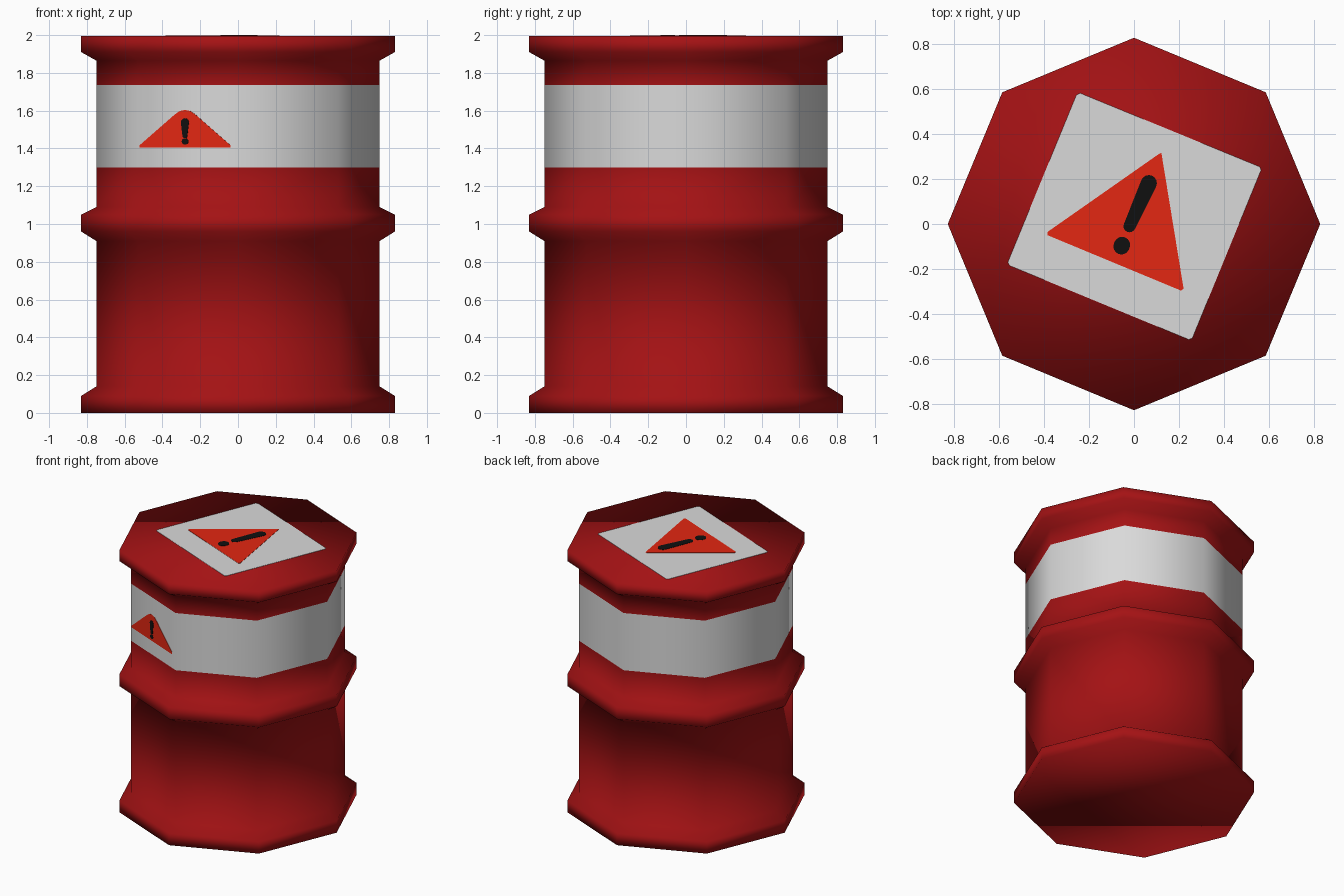
import bpy, bmesh, math
from mathutils import Matrix, Vector

if "Cube" in bpy.data.objects:
    bpy.data.objects.remove(bpy.data.objects["Cube"])

def material(name, rgb):
    m = bpy.data.materials.new(name)
    m.diffuse_color = (*rgb, 1)
    m.use_nodes = True
    m.node_tree.nodes["Principled BSDF"].inputs["Base Color"].default_value = m.diffuse_color
    return m

RED = material("barrel red", (0.37, 0.006, 0.007))
WHITE = material("label white", (0.70, 0.70, 0.70))
ORANGE = material("warning orange red", (0.77, 0.02, 0.006))
BLACK = material("mark black", (0.005, 0.005, 0.005))

def finish(bm, name, mats):
    bmesh.ops.recalc_face_normals(bm, faces=bm.faces)
    me = bpy.data.meshes.new(name)
    bm.to_mesh(me)
    bm.free()
    for m in mats:
        me.materials.append(m)
    ob = bpy.data.objects.new(name, me)
    bpy.context.collection.objects.link(ob)
    return ob

# Barrel: eight-sided lathe, smooth shaded, with a white band
TOP, BAND = 1.994, (1.30, 1.735)
profile = [(.83, 0), (.83, .09), (.75, .14), (.75, .91), (.83, .96), (.83, 1.05),
           (.75, 1.09), (.75, BAND[0]), (.75, BAND[1]), (.75, 1.865), (.83, 1.91), (.83, TOP)]
bm = bmesh.new()
rings = [[bm.verts.new((r * math.cos(i * math.pi / 4), r * math.sin(i * math.pi / 4), z))
          for i in range(8)] for r, z in profile]
for a, b in zip(rings, rings[1:]):
    for i in range(8):
        j = (i + 1) % 8
        bm.faces.new((a[i], a[j], b[j], b[i]))
bm.faces.new(rings[0][::-1])
bm.faces.new(rings[-1])
for f in bm.faces:
    f.smooth = True
    z = f.calc_center_median().z
    f.material_index = int(BAND[0] < z < BAND[1])
finish(bm, "barrel", [RED, WHITE])

# Thin plates: an outline in local xy, lifted along local z
def plate(name, pts, frame, height, mat):
    bm = bmesh.new()
    base = bm.faces.new([bm.verts.new((x, y, 0)) for x, y in pts])
    ext = bmesh.ops.extrude_face_region(bm, geom=[base])["geom"]
    for v in ext:
        if isinstance(v, bmesh.types.BMVert):
            v.co.z = height
    bm.transform(frame)
    return finish(bm, name, [mat])

def capsule(p, q, r0, r1):
    # rounded bar from p (radius r0) to q (radius r1)
    p, q = Vector(p), Vector(q)
    a0 = math.atan2((q - p).y, (q - p).x)
    pts = []
    for c, r, start in ((q, r1, a0 - math.pi / 2), (p, r0, a0 + math.pi / 2)):
        for k in range(9):
            a = start + k * math.pi / 8
            pts.append((c.x + r * math.cos(a), c.y + r * math.sin(a)))
    return pts

# Lid label
lid = Matrix.Translation((0, 0, TOP))
plate("lid_label", [(-.24, .583), (-.257, .574), (-.562, -.17), (-.555, -.185), (.245, -.515),
                    (.26, -.508), (.566, .24), (.56, .255)], lid, .002, WHITE)
plate("lid_triangle", [(.122, .317), (.108, .31), (-.385, -.035), (-.385, -.05),
                       (.21, -.297), (.221, -.288)], lid, .004, ORANGE)
plate("lid_mark_bar", capsule((-.02, -.01), (.066, .182), .027, .036), lid, .006, BLACK)
plate("lid_mark_dot", capsule((-.056, -.1), (-.053, -.093), .036, .036), lid, .006, BLACK)

# Side label on the front-left facet of the band
a = math.radians(247.5)
n = Vector((math.cos(a), math.sin(a), 0))
t = Vector((-n.y, n.x, 0))
o = n * .75 * math.cos(math.pi / 8)
side = Matrix(((t.x, 0, n.x, o.x), (t.y, 0, n.y, o.y), (0, 1, 0, 0), (0, 0, 0, 1)))
plate("side_triangle", [(-.276, 1.405), (.244, 1.405), (.244, 1.417), (.045, 1.578), (.015, 1.598),
                        (-.016, 1.604), (-.047, 1.598), (-.077, 1.578), (-.276, 1.417)],
      side, .002, ORANGE)
plate("side_mark_bar", capsule((-.016, 1.468), (-.016, 1.537), .014, .023), side, .004, BLACK)
plate("side_mark_dot", capsule((-.018, 1.437), (-.012, 1.437), .016, .016), side, .004, BLACK)
